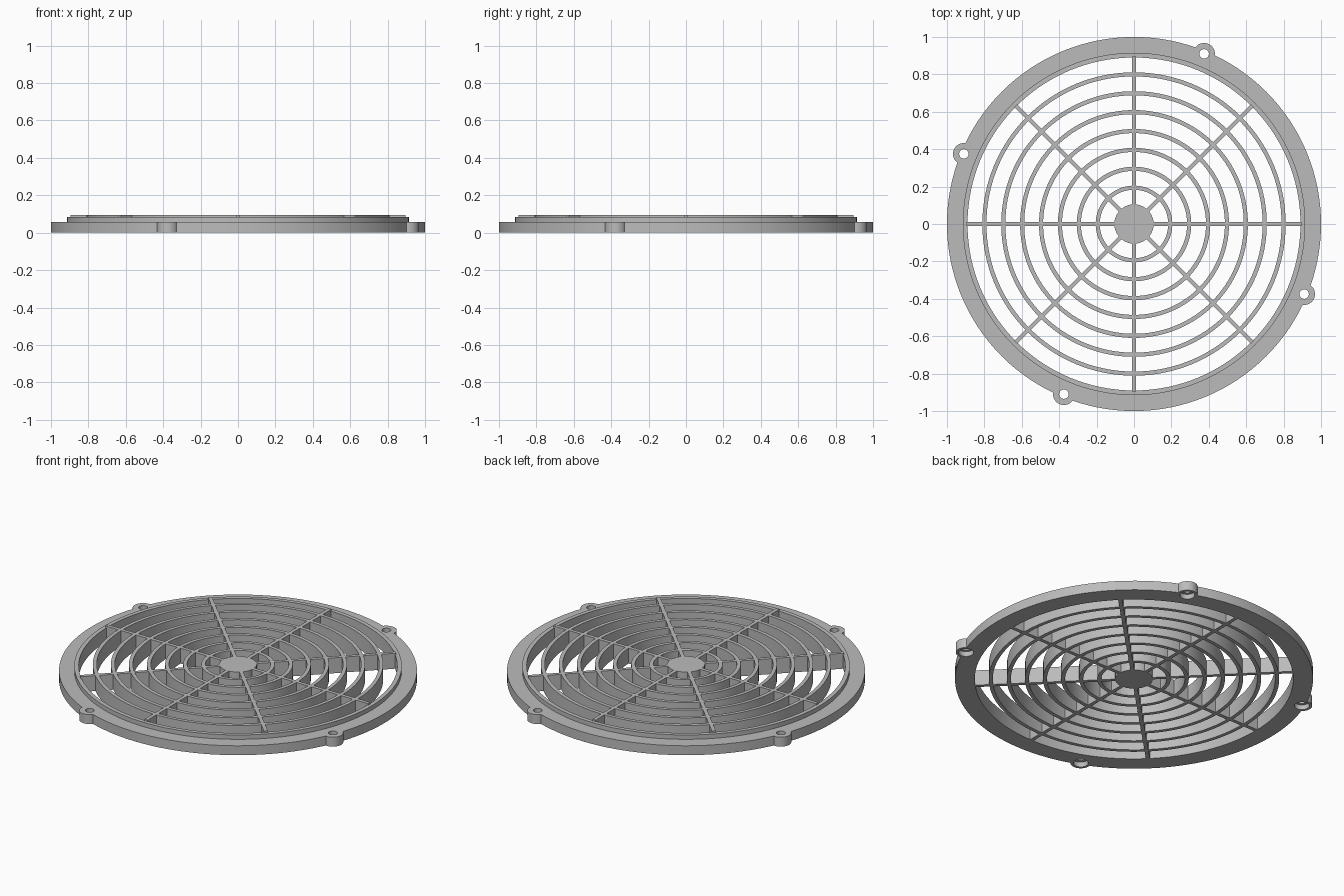
import bpy
import bmesh
from math import cos, sin, pi, atan2, radians
from mathutils import Matrix, Vector

if "Cube" in bpy.data.objects:
    bpy.data.objects.remove(bpy.data.objects["Cube"], do_unlink=True)

HEIGHT = 0.095
THICK = 0.022
SEGMENTS = 128

grey = bpy.data.materials.new("light_grey_plastic")
grey.use_nodes = True
grey.diffuse_color = (0.5, 0.5, 0.5, 1)
grey.node_tree.nodes["Principled BSDF"].inputs["Base Color"].default_value = (0.5, 0.5, 0.5, 1)


def finish(name, bm):
    bmesh.ops.recalc_face_normals(bm, faces=bm.faces)
    mesh = bpy.data.meshes.new(name)
    bm.to_mesh(mesh)
    bm.free()
    mesh.materials.append(grey)
    obj = bpy.data.objects.new(name, mesh)
    bpy.context.collection.objects.link(obj)
    return obj


def select(obj):
    bpy.ops.object.select_all(action="DESELECT")
    obj.select_set(True)
    bpy.context.view_layer.objects.active = obj


def smooth(obj):
    select(obj)
    bpy.ops.object.shade_smooth_by_angle(angle=radians(30))


def lathe(name, profile):
    """Revolve a closed (radius, z) profile about the z axis."""
    bm = bmesh.new()
    loops = []
    for i in range(SEGMENTS):
        a = 2 * pi * i / SEGMENTS
        loops.append([bm.verts.new((r * cos(a), r * sin(a), z)) for r, z in profile])
    n = len(profile)
    for i in range(SEGMENTS):
        p, q = loops[i], loops[(i + 1) % SEGMENTS]
        for j in range(n):
            k = (j + 1) % n
            bm.faces.new((p[j], q[j], q[k], p[k]))
    return finish(name, bm)


def cylinder(name, radius, z0, z1, centre=(0, 0), sides=48):
    bm = bmesh.new()
    bmesh.ops.create_cone(bm, cap_ends=True, segments=sides, radius1=radius,
                          radius2=radius, depth=z1 - z0,
                          matrix=Matrix.Translation((*centre, (z0 + z1) / 2)))
    return finish(name, bm)


def combine(target, tool, operation):
    """Apply a boolean and discard the tool."""
    mod = target.modifiers.new(operation.lower(), "BOOLEAN")
    mod.operation = operation
    mod.solver = "EXACT"
    mod.object = tool
    select(target)
    bpy.ops.object.modifier_apply(modifier=mod.name)
    bpy.data.objects.remove(tool, do_unlink=True)


# Stepped outer frame with a raised inner lip
frame = lathe("outer_frame", [(0.89, 0), (1, 0), (1, 0.058), (0.915, 0.058),
                              (0.915, 0.085), (0.89, 0.085)])

# Four mounting lugs with counterbored screw holes
start = atan2(0.91, 0.375)
centres = [(0.984 * cos(start + i * pi / 2), 0.984 * sin(start + i * pi / 2)) for i in range(4)]
for c in centres:
    combine(frame, cylinder("lug", 0.058, 0, 0.058, c), "UNION")
for c in centres:
    combine(frame, cylinder("counterbore", 0.042, -0.02, 0.03, c), "DIFFERENCE")
    combine(frame, cylinder("screw_hole", 0.025, -0.03, 0.1, c), "DIFFERENCE")
smooth(frame)

# Concentric guard rings
for i in range(7):
    outer = 0.205 + 0.101 * i
    inner = outer - THICK
    smooth(lathe(f"guard_ring_{i + 1}",
                 [(inner, 0), (outer, 0), (outer, HEIGHT), (inner, HEIGHT)]))

# Central hub
smooth(cylinder("hub", 0.105, 0, HEIGHT, sides=64))

# Eight radial spokes
for i in range(8):
    bm = bmesh.new()
    place = (Matrix.Rotation(i * pi / 4, 4, "Z")
             @ Matrix.Translation(Vector((0.495, 0, HEIGHT / 2)))
             @ Matrix.Diagonal((0.8, THICK, HEIGHT, 1)))
    bmesh.ops.create_cube(bm, size=1, matrix=place)
    finish(f"spoke_{i + 1}", bm)
